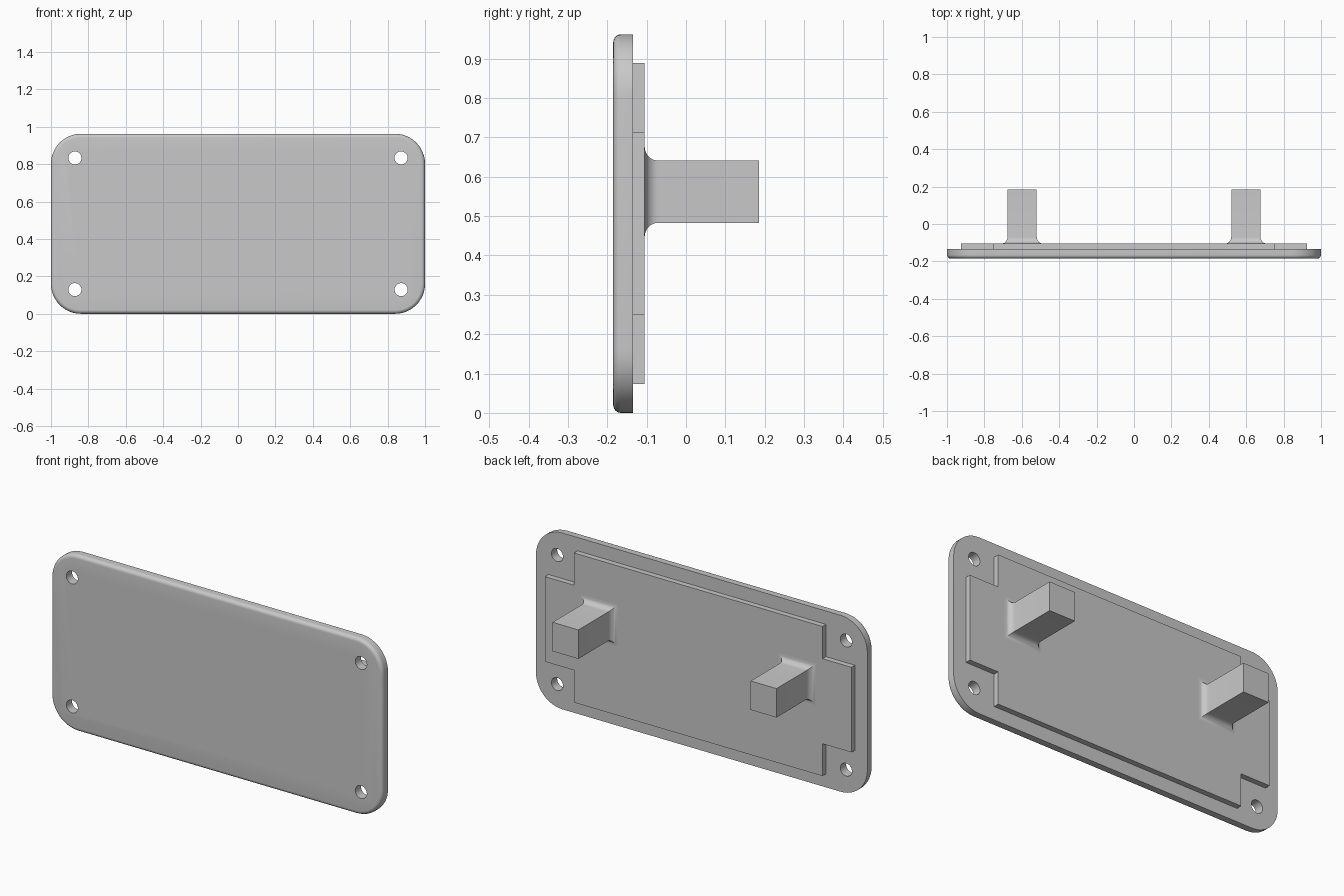
import bpy, bmesh
from math import sin, cos, pi

old = bpy.data.objects.get("Cube")
if old:
    bpy.data.objects.remove(old, do_unlink=True)

GREY = (0.58, 0.58, 0.58, 1)
mat = bpy.data.materials.new("plain grey")
mat.use_nodes = True
mat.diffuse_color = GREY
mat.node_tree.nodes["Principled BSDF"].inputs["Base Color"].default_value = GREY

MID_Z = 0.481
FRONT, BACK, PANEL_BACK, POST_END = -0.185, -0.135, -0.105, 0.185


def loft(name, rings):
    """Skin a stack of (y, outline) rings and cap both ends."""
    bm = bmesh.new()
    loops = [[bm.verts.new((x, y, z)) for x, z in outline] for y, outline in rings]
    n = len(loops[0])
    for a, b in zip(loops, loops[1:]):
        for i in range(n):
            j = (i + 1) % n
            bm.faces.new((a[i], a[j], b[j], b[i]))
    bm.faces.new(loops[0])
    bm.faces.new(loops[-1])
    bmesh.ops.recalc_face_normals(bm, faces=bm.faces)
    mesh = bpy.data.meshes.new(name)
    bm.to_mesh(mesh)
    bm.free()
    mesh.materials.append(mat)
    obj = bpy.data.objects.new(name, mesh)
    bpy.context.collection.objects.link(obj)
    return obj


def activate(obj):
    bpy.ops.object.select_all(action='DESELECT')
    obj.select_set(True)
    bpy.context.view_layer.objects.active = obj


def smooth(obj):
    activate(obj)
    bpy.ops.object.shade_smooth_by_angle(angle=pi / 6)


def rounded_rect(hx, hz, r, steps=12):
    pts = []
    for k, (sx, sz) in enumerate([(1, 1), (-1, 1), (-1, -1), (1, -1)]):
        for i in range(steps + 1):
            a = (k + i / steps) * pi / 2
            pts.append((sx * (hx - r) + r * cos(a), MID_Z + sz * (hz - r) + r * sin(a)))
    return pts


def rect(cx, cz, hx, hz):
    return [(cx + hx, cz + hz), (cx - hx, cz + hz), (cx - hx, cz - hz), (cx + hx, cz - hz)]


def circle(cx, cz, r, n=32):
    return [(cx + r * cos(2 * pi * i / n), cz + r * sin(2 * pi * i / n)) for i in range(n)]


# Cover plate with a rounded front rim
EDGE, CORNER = 0.02, 0.16
rings = []
for i in range(7):
    t = i / 6 * pi / 2
    inset = EDGE * (1 - sin(t))
    rings.append((FRONT + EDGE * (1 - cos(t)),
                  rounded_rect(1 - inset, MID_Z - inset, CORNER - inset)))
rings.append((BACK, rounded_rect(1, MID_Z, CORNER)))
plate = loft("cover_plate", rings)

# Screw holes in the four corners
for sx in (-1, 1):
    for sz in (-1, 1):
        hole = circle(sx * 0.872, MID_Z + sz * 0.352, 0.035)
        cutter = loft("hole_cutter", [(FRONT - 0.1, hole), (BACK + 0.1, hole)])
        cutter.hide_render = True
        mod = plate.modifiers.new("hole", 'BOOLEAN')
        mod.operation = 'DIFFERENCE'
        mod.solver = 'EXACT'
        mod.object = cutter
        activate(plate)
        bpy.ops.object.modifier_apply(modifier=mod.name)
        bpy.data.objects.remove(cutter, do_unlink=True)
smooth(plate)

# Raised back panel, notched at the corners to clear the holes
quarter = [(0.925, 0.232), (0.75, 0.232), (0.75, 0.408)]
outline = []
for sx, sz in [(1, 1), (-1, 1), (-1, -1), (1, -1)]:
    pts = quarter if sx == sz else quarter[::-1]
    outline += [(sx * x, MID_Z + sz * z) for x, z in pts]
loft("back_panel", [(BACK, outline), (PANEL_BACK, outline)])

# Square posts with a flared fillet at the base
FILLET, POST_Z, HX, HZ = 0.035, 0.562, 0.078, 0.079
for side, sx in (("left", 1), ("right", -1)):
    rings = []
    for i in range(9):
        t = i / 8 * pi / 2
        flare = FILLET * (1 - sin(t))
        rings.append((PANEL_BACK + FILLET * (1 - cos(t)),
                      rect(sx * 0.598, POST_Z, HX + flare, HZ + flare)))
    rings.append((POST_END, rect(sx * 0.598, POST_Z, HX, HZ)))
    smooth(loft(side + "_post", rings))
